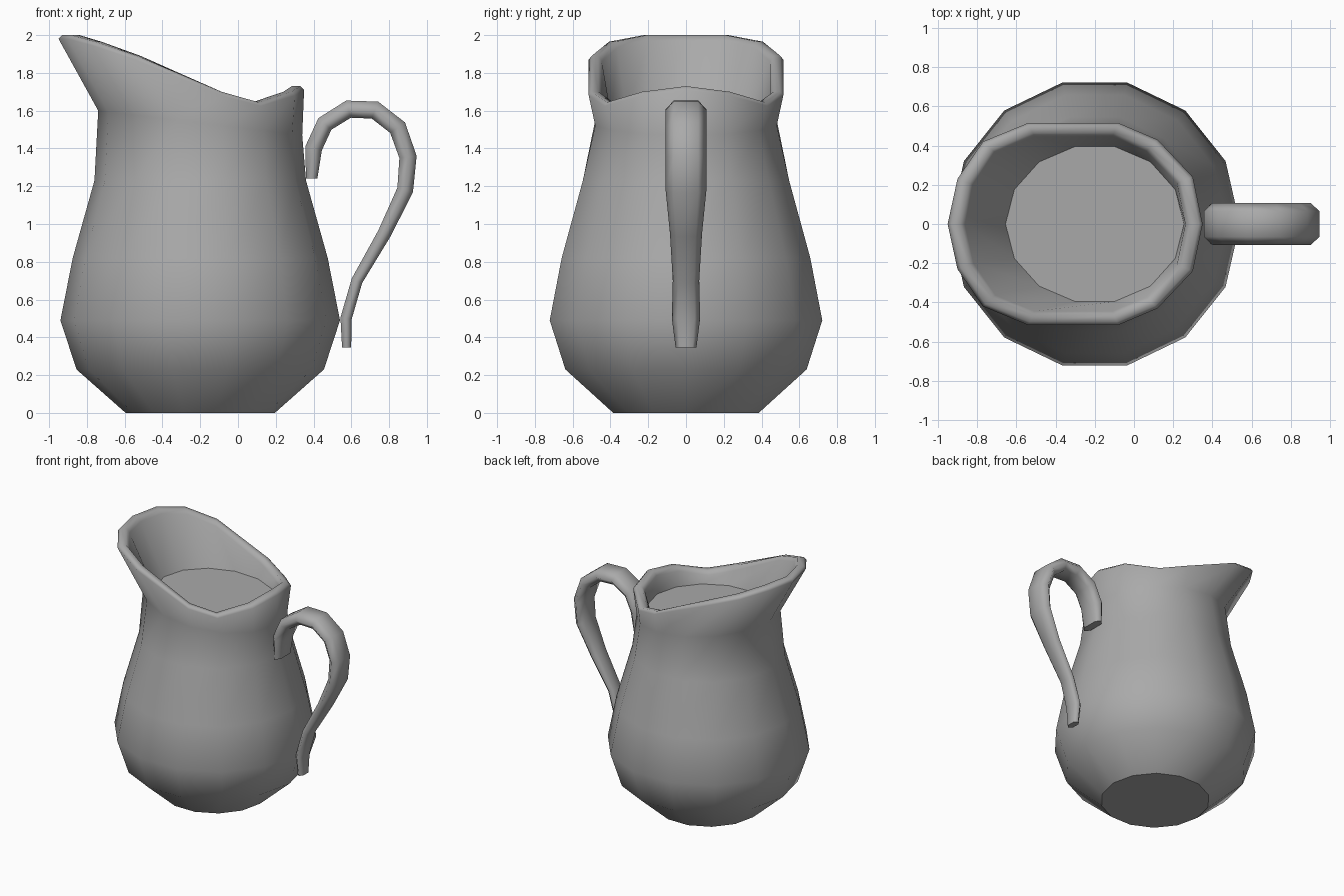
import bpy, bmesh, math

cube = bpy.data.objects.get("Cube")
if cube:
    bpy.data.objects.remove(cube, do_unlink=True)

SIDES = 14
AXIS_X = -0.2

clay = bpy.data.materials.new("grey clay")
clay.use_nodes = True
GREY = (0.4, 0.4, 0.4, 1)
clay.diffuse_color = GREY
clay.node_tree.nodes["Principled BSDF"].inputs["Base Color"].default_value = GREY


def loft(name, rings):
    """Skin a list of equal closed rings, with a flat cap at both ends."""
    bm = bmesh.new()
    loops = [[bm.verts.new(p) for p in ring] for ring in rings]
    for a, b in zip(loops, loops[1:]):
        n = len(a)
        for i in range(n):
            j = (i + 1) % n
            bm.faces.new((a[i], a[j], b[j], b[i])).smooth = True
    bm.faces.new(loops[0][::-1])
    bm.faces.new(loops[-1])
    bmesh.ops.recalc_face_normals(bm, faces=bm.faces)
    mesh = bpy.data.meshes.new(name)
    bm.to_mesh(mesh)
    bm.free()
    mesh.materials.append(clay)
    obj = bpy.data.objects.new(name, mesh)
    bpy.context.collection.objects.link(obj)
    return obj


def ellipse(rx, ry, z, tilt=0.0):
    """Ring around the jug axis, raised towards the spout by tilt."""
    ring = []
    for i in range(SIDES):
        a = math.tau * i / SIDES
        ring.append((AXIS_X + rx * math.cos(a), ry * math.sin(a),
                     z - tilt * math.cos(a)))
    return ring


# Half outline of the lip, from the handle side round to the spout tip
half_lip = [(0.35, 0, 1.73), (0.3, 0.24, 1.7), (0.12, 0.43, 1.645),
            (-0.08, 0.515, 1.7), (-0.54, 0.515, 1.89), (-0.77, 0.42, 1.965),
            (-0.9, 0.23, 2), (-0.95, 0, 2)]
lip = half_lip + [(x, -y, z) for x, y, z in half_lip[-2:0:-1]]


def lip_ring(scale, drop):
    mid = -0.3
    return [(mid + (x - mid) * scale, y * scale, z - drop) for x, y, z in lip]


# Jug body: foot, belly, neck, rounded lip, inner wall and inner floor
profile = [(0.395, 0), (0.655, 0.23), (0.74, 0.49), (0.675, 0.82), (0.56, 1.23)]
body = [ellipse(r, r, z) for r, z in profile]
body.append(ellipse(0.54, 0.493, 1.535, 0.065))
body += [lip_ring(1, 0.02), lip_ring(0.97, 0), lip_ring(0.9, 0), lip_ring(0.865, 0.03)]
body.append(ellipse(0.455, 0.405, 1.57, 0.015))
loft("jug_body", body)

# Handle: centre line (x, z) with half width and half thickness
path = [(0.39, 1.24, 0.1, 0.03), (0.4, 1.4, 0.108, 0.045), (0.46, 1.53, 0.108, 0.046),
        (0.585, 1.608, 0.108, 0.047), (0.725, 1.603, 0.108, 0.048),
        (0.845, 1.51, 0.108, 0.048), (0.9, 1.355, 0.108, 0.046),
        (0.885, 1.18, 0.108, 0.043), (0.775, 0.95, 0.085, 0.036),
        (0.63, 0.7, 0.07, 0.03), (0.572, 0.5, 0.075, 0.03), (0.575, 0.345, 0.055, 0.024)]
section = [(1, 0), (0.6, 1), (-0.6, 1), (-1, 0), (-0.6, -1), (0.6, -1)]

handle = []
for i, (x, z, width, thick) in enumerate(path):
    before, after = path[max(i - 1, 0)], path[min(i + 1, len(path) - 1)]
    dx, dz = after[0] - before[0], after[1] - before[1]
    length = math.hypot(dx, dz)
    nx, nz = -dz / length, dx / length
    if i in (0, len(path) - 1):
        nx, nz = math.copysign(1, nx), 0
    handle.append([(x + nx * thick * t, width * w, z + nz * thick * t)
                   for w, t in section])
loft("handle", handle)
